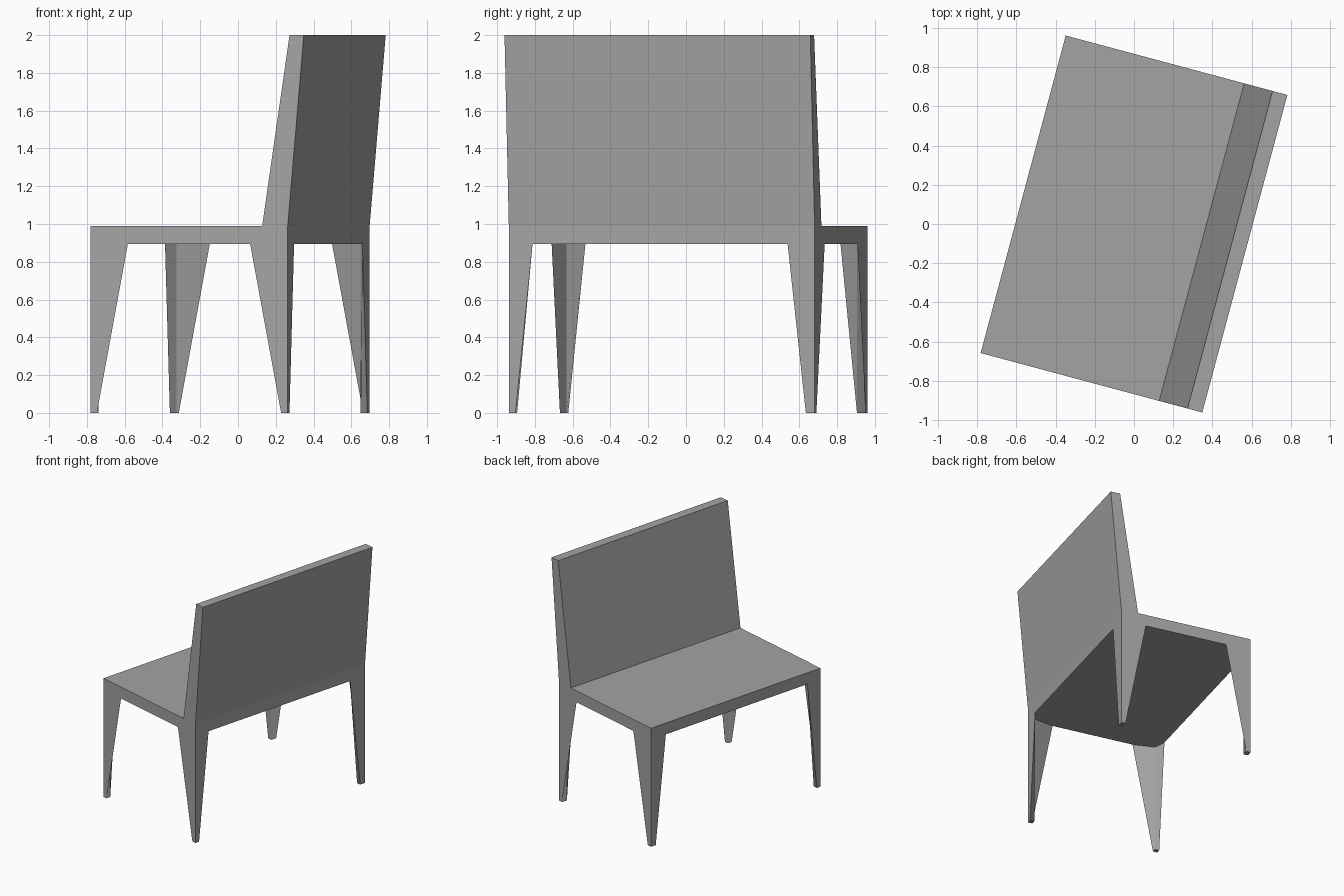
import bpy
import bmesh
from math import radians

cube = bpy.data.objects.get("Cube")
if cube:
    bpy.data.objects.remove(cube, do_unlink=True)

# Single grey colour
grey = bpy.data.materials.new("mid grey")
grey.use_nodes = True
COLOUR = (0.37, 0.37, 0.37, 1)
grey.diffuse_color = COLOUR
grey.node_tree.nodes["Principled BSDF"].inputs["Base Color"].default_value = COLOUR

TURN = radians(-15)      # the bench stands turned about z
HALF_LEN = 0.838
SEAT_FRONT, SEAT_BACK = -0.585, 0.497
UNDERSIDE, SEAT_TOP = 0.895, 0.99


def loft(name, ring_a, ring_b):
    """Closed solid between two matching rings of points."""
    bm = bmesh.new()
    a = [bm.verts.new(p) for p in ring_a]
    b = [bm.verts.new(p) for p in ring_b]
    n = len(a)
    bm.faces.new(a)
    bm.faces.new(b[::-1])
    for i in range(n):
        j = (i + 1) % n
        bm.faces.new((a[i], b[i], b[j], a[j]))
    bmesh.ops.recalc_face_normals(bm, faces=bm.faces)
    mesh = bpy.data.meshes.new(name)
    bm.to_mesh(mesh)
    bm.free()
    mesh.materials.append(grey)
    obj = bpy.data.objects.new(name, mesh)
    obj.rotation_euler.z = TURN
    bpy.context.collection.objects.link(obj)
    return obj


# Seat and leaning backrest: one side profile swept along the length
profile = [(SEAT_FRONT, UNDERSIDE), (SEAT_BACK, UNDERSIDE), (SEAT_BACK, SEAT_TOP),
           (0.585, 2.0), (0.507, 2.0), (0.357, SEAT_TOP), (SEAT_FRONT, SEAT_TOP)]
loft("seat_and_backrest",
     [(x, -HALF_LEN, z) for x, z in profile],
     [(x, HALF_LEN, z) for x, z in profile])


def leg(name, x, y, sx, sy, foot_y, top_y):
    """Corner leg: small square foot flaring into two gusset wings."""
    foot_x, top_x = 0.036, 0.206
    foot = [(0, 0), (foot_x, 0), (foot_x, foot_y), (0, foot_y)]
    top = [(0, 0), (top_x, 0), (foot_x, foot_y), (0, top_y)]
    place = lambda pts, z: [(x + sx * u, y + sy * v, z) for u, v in pts]
    loft(name, place(foot, 0), place(top, UNDERSIDE))


# Four legs, with the wings pointing inwards along both edges
for depth, x, sx in (("front", SEAT_FRONT, 1), ("back", SEAT_BACK, -1)):
    leg(depth + "_leg_near", x, -HALF_LEN, sx, 1, 0.036, 0.13)
    leg(depth + "_leg_far", x, HALF_LEN, sx, -1, 0.048, 0.148)
